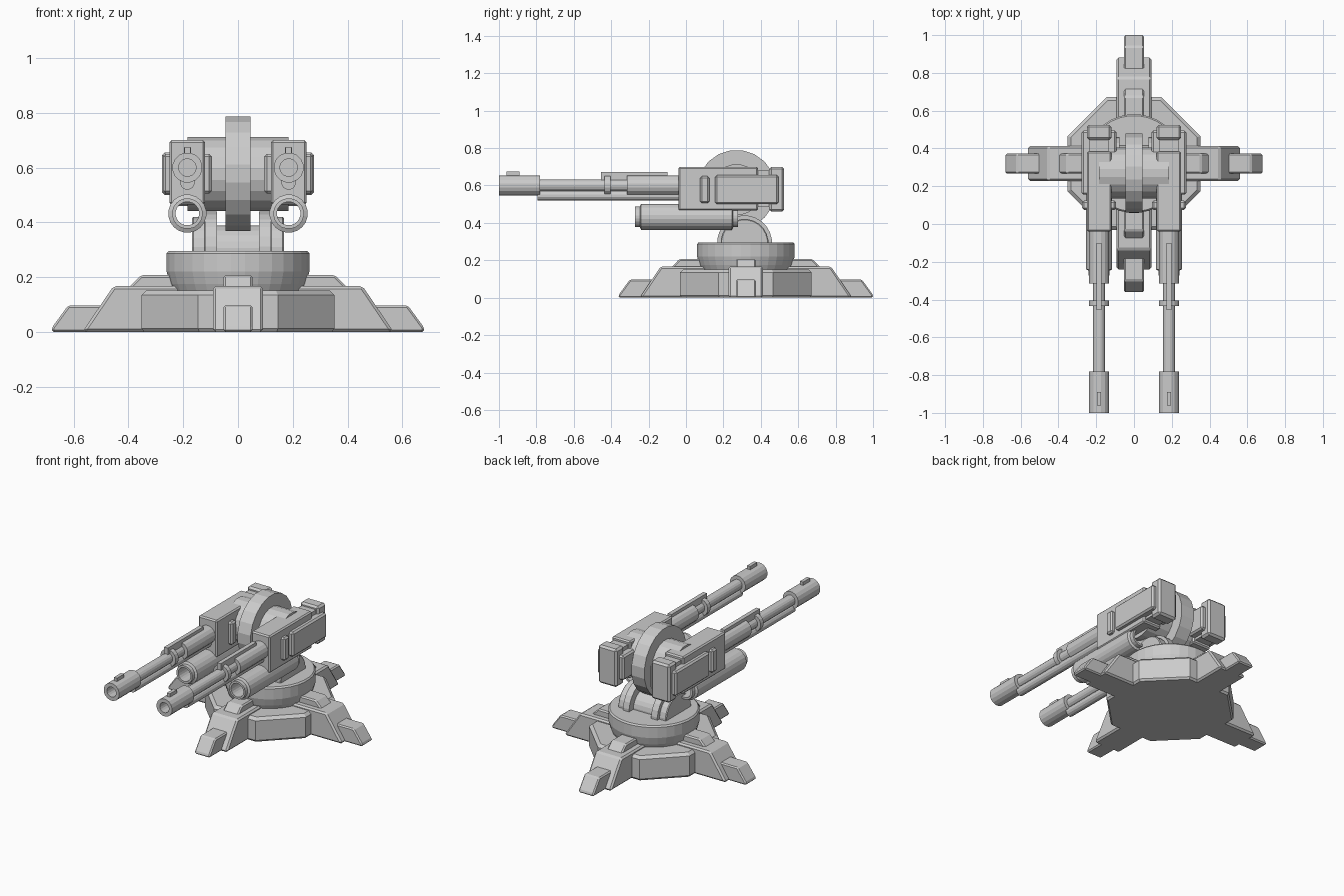
import bpy, bmesh, math
from mathutils import Matrix, Vector

cube = bpy.data.objects.get("Cube")
if cube:
    bpy.data.objects.remove(cube, do_unlink=True)

CY = 0.32          # centre of the base along y
GUN_X = 0.185      # sideways offset of each gun
ALONG_X = Matrix.Rotation(math.pi / 2, 4, 'Y')
ALONG_Y = Matrix.Rotation(-math.pi / 2, 4, 'X')


def finish(name, bm, bevel=0.0):
    bmesh.ops.remove_doubles(bm, verts=bm.verts, dist=1e-5)
    bmesh.ops.recalc_face_normals(bm, faces=bm.faces)
    mesh = bpy.data.meshes.new(name)
    bm.to_mesh(mesh)
    bm.free()
    obj = bpy.data.objects.new(name, mesh)
    bpy.context.collection.objects.link(obj)
    if bevel:
        mod = obj.modifiers.new("Bevel", 'BEVEL')
        mod.width = bevel
        mod.segments = 1
        mod.limit_method = 'ANGLE'
    return obj


def box(name, xs, ys, zs, bevel=0.0):
    """Box given by its extents on each axis."""
    bm = bmesh.new()
    bmesh.ops.create_cube(bm, size=1)
    for v in bm.verts:
        v.co = Vector([(a + b) / 2 + c * (b - a)
                       for c, (a, b) in zip(v.co, (xs, ys, zs))])
    return finish(name, bm, bevel)


def lathe(name, profile, centre, axis=Matrix(), sides=16, closed=False, bevel=0.0):
    """Revolve (radius, height) points about an axis through centre."""
    bm = bmesh.new()
    rings = []
    for k in range(sides):
        a = 2 * math.pi * (k + 0.5) / sides
        rings.append([bm.verts.new((r * math.cos(a), r * math.sin(a), h))
                      for r, h in profile])
    n = len(profile)
    for k in range(sides):
        p, q = rings[k], rings[(k + 1) % sides]
        for i in range(n if closed else n - 1):
            j = (i + 1) % n
            quad = [p[i], p[j], q[j], q[i]]
            if profile[i][0] == 0:
                quad = [p[i], p[j], q[j]]
            elif profile[j][0] == 0:
                quad = [p[i], p[j], q[i]]
            bm.faces.new(quad)
    bm.transform(Matrix.Translation(centre) @ axis)
    return finish(name, bm, bevel)


def rod(name, r, start, end, centre, axis, sides=16, bevel=0.0):
    profile = [(0, start), (r, start), (r, end), (0, end)]
    return lathe(name, profile, centre, axis, sides, bevel=bevel)


def leg_part(name, profile, half, turn, bevel):
    """Extrude a (reach, height) outline sideways and swing it round the base."""
    bm = bmesh.new()
    face = bm.faces.new([bm.verts.new((r, -half, z)) for r, z in profile])
    new = bmesh.ops.extrude_face_region(bm, geom=[face])["geom"]
    verts = [v for v in new if isinstance(v, bmesh.types.BMVert)]
    bmesh.ops.translate(bm, verts=verts, vec=(0, 2 * half, 0))
    bm.transform(Matrix.Translation((0, CY, 0)) @ Matrix.Rotation(turn, 4, 'Z'))
    return finish(name, bm, bevel)


# Octagonal base and turntable
R8 = 0.352 / math.cos(math.pi / 8)
lathe("base_plate",
      [(0, 0), (R8 - 0.01, 0), (R8, 0.012), (R8, 0.135), (R8 - 0.02, 0.152), (0, 0.152)],
      (0, CY, 0), sides=8)
lathe("turntable",
      [(0, 0.14), (0.235, 0.14), (0.25, 0.175), (0.262, 0.22), (0.262, 0.287),
       (0.254, 0.296), (0, 0.296)],
      (0, CY, 0), sides=32)

# Four stepped legs
for i, side in enumerate(("left", "back", "right", "front")):
    turn = i * math.pi / 2
    leg_part(side + "_leg", [(0.2, 0), (0.565, 0), (0.558, 0.015), (0.455, 0.167), (0.2, 0.167)],
             0.092, turn, 0.012)
    leg_part(side + "_toe", [(0.45, 0), (0.68, 0), (0.68, 0.015), (0.62, 0.097), (0.45, 0.097)],
             0.053, turn, 0.008)
    leg_part(side + "_leg_cap", [(0.22, 0.14), (0.42, 0.14), (0.355, 0.207), (0.22, 0.207)],
             0.053, turn, 0.008)

# Yoke and pivot wheel
rod("yoke_core", 0.097, -0.09, 0.09, (0, CY, 0.293), ALONG_X, 24)
rod("pivot_wheel", 0.212, -0.045, 0.045, (0, 0.27, 0.578), ALONG_X, 20)
rod("pivot_axle", 0.137, -GUN_X, GUN_X, (0, 0.27, 0.577), ALONG_X, 20)

# Twin guns
for side, s in (("left", 1), ("right", -1)):
    gx = s * GUN_X

    def across(lo, hi):
        return sorted((s * lo, s * hi))

    def part(label):
        return side + "_" + label

    yoke = (0, CY - 0.007, 0.293)
    rod(part("yoke_inner"), 0.147, *across(0.077, 0.12), yoke, ALONG_X, 24)
    rod(part("yoke_outer"), 0.128, *across(0.118, 0.168), yoke, ALONG_X, 24, bevel=0.005)

    # Receiver
    full = across(0.12, 0.25)
    box(part("receiver"), full, (-0.04, 0.385), (0.465, 0.7), 0.008)
    box(part("receiver_neck"), across(0.135, 0.235), (0.37, 0.45), (0.485, 0.68))
    box(part("rear_block"), full, (0.445, 0.525), (0.46, 0.7), 0.012)
    box(part("side_plate"), across(0.092, 0.277), (0.155, 0.495), (0.5, 0.655), 0.01)
    box(part("side_rib"), across(0.095, 0.274), (0.075, 0.125), (0.505, 0.65), 0.01)

    # Barrel with sleeve, ring, muzzle and rail
    bore = (gx, 0, 0.6)
    rod(part("barrel_sleeve"), 0.055, -0.315, -0.02, bore, ALONG_Y)
    rod(part("barrel"), 0.033, -0.8, -0.3, bore, ALONG_Y)
    rod(part("barrel_ring"), 0.054, -0.435, -0.405, bore, ALONG_Y)
    lathe(part("muzzle"),
          [(0, -0.93), (0.032, -0.93), (0.032, -1), (0.055, -1), (0.055, -0.78), (0, -0.78)],
          bore, ALONG_Y)
    rod(part("gas_tube"), 0.027, -0.795, -0.02, (gx, 0, 0.546), ALONG_Y, 12)
    box(part("top_rail"), (gx - 0.013, gx + 0.013), (-0.455, -0.1), (0.625, 0.673))
    box(part("front_sight"), (gx - 0.011, gx + 0.011), (-0.96, -0.89), (0.64, 0.675))

    # Open launch tube underneath
    lathe(part("launch_tube"),
          [(0.043, -0.272), (0.056, -0.272), (0.056, -0.247), (0.07, -0.24),
           (0.07, 0.245), (0.056, 0.252), (0.056, 0.278), (0.043, 0.278)],
          (gx, 0, 0.432), ALONG_Y, 20, closed=True)
